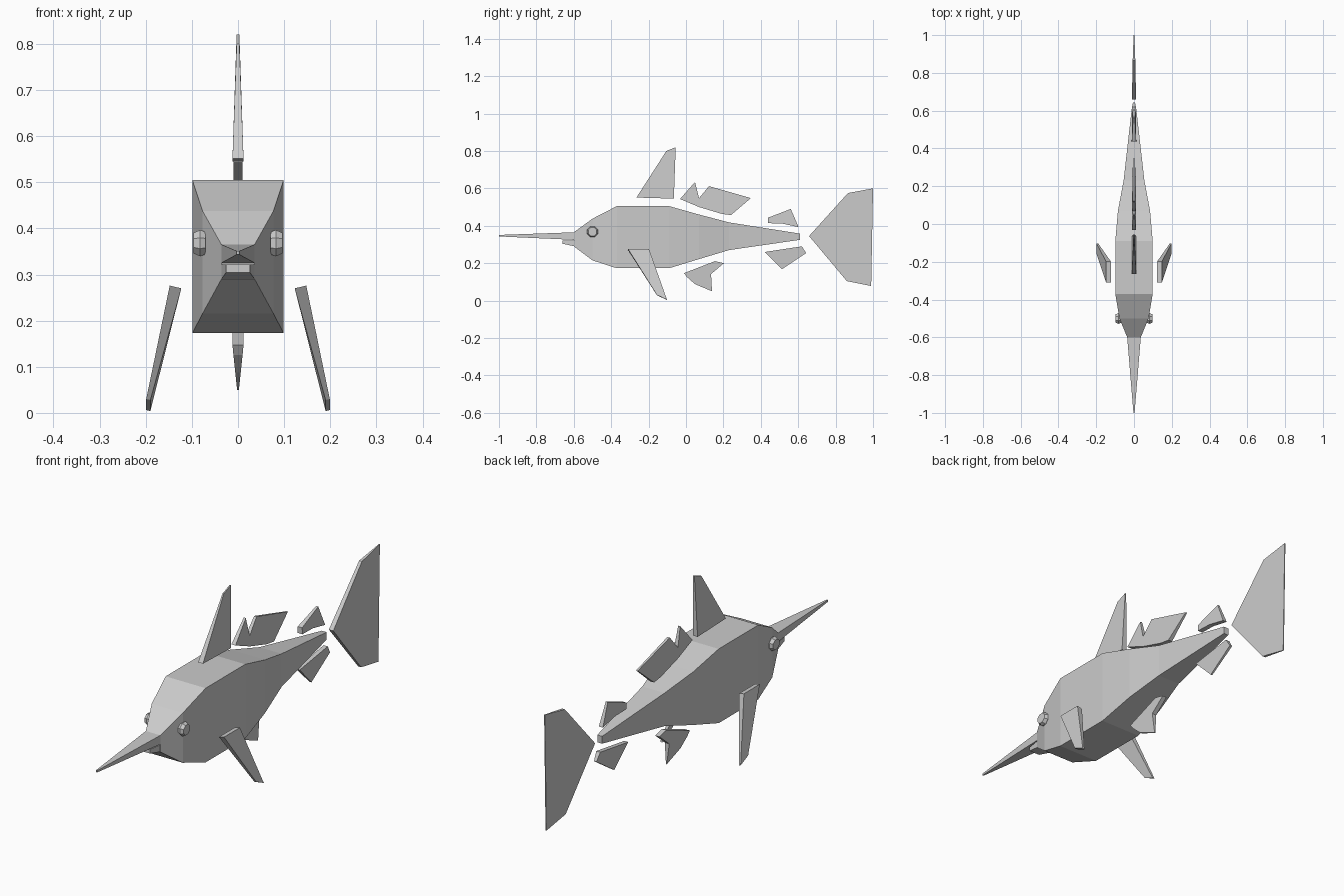
import bpy, bmesh, math
from mathutils import Matrix

if "Cube" in bpy.data.objects:
    bpy.data.objects.remove(bpy.data.objects["Cube"])


def finish(name, bm):
    bmesh.ops.recalc_face_normals(bm, faces=bm.faces)
    me = bpy.data.meshes.new(name)
    bm.to_mesh(me)
    bm.free()
    ob = bpy.data.objects.new(name, me)
    bpy.context.collection.objects.link(ob)
    return ob


def bridge(bm, rings):
    """Skin closed rings of points and cap both ends."""
    rings = [[bm.verts.new(p) for p in r] for r in rings]
    n = len(rings[0])
    for a, b in zip(rings, rings[1:]):
        for i in range(n):
            j = (i + 1) % n
            bm.faces.new((a[i], a[j], b[j], b[i]))
    bm.faces.new(rings[0])
    bm.faces.new(rings[-1])


def loft(name, stations):
    """Rectangular sections: (y, half width, bottom z, top z)."""
    bm = bmesh.new()
    bridge(bm, [[(-w, y, lo), (w, y, lo), (w, y, hi), (-w, y, hi)]
                for y, w, lo, hi in stations])
    return finish(name, bm)


def fin(name, outline):
    """Thin fin from a side outline: (y, z, half thickness)."""
    bm = bmesh.new()
    bridge(bm, [[(s * t, y, z) for y, z, t in outline] for s in (-1, 1)])
    return finish(name, bm)


# Body, beak and lower jaw
loft("body", [(-.60, .036, .29, .365), (-.50, .077, .215, .438),
              (-.37, .099, .173, .505), (-.09, .099, .173, .505),
              (.07, .085, .222, .46), (.23, .055, .27, .418),
              (.61, .012, .325, .358)])
loft("beak", [(-1, .003, .343, .351), (-.60, .036, .325, .365)])
loft("lower_jaw", [(-.66, .026, .304, .322), (-.595, .036, .29, .322)])

# Fins along the centre line
fin("front_dorsal_fin", [(-.265, .551, .012), (-.105, .80, .003),
                         (-.055, .82, .003), (-.065, .545, .012)])
fin("middle_dorsal_fin", [(-.032, .543, .010), (.048, .634, .005), (.07, .548, .009),
                          (.123, .612, .006), (.347, .548, .004), (.24, .457, .010),
                          (.19, .464, .010), (.07, .50, .010)])
fin("rear_dorsal_fin", [(.438, .443, .011), (.56, .49, .005), (.602, .393, .010),
                        (.513, .412, .011), (.438, .414, .012)])
fin("rear_belly_fin", [(.422, .26, .010), (.62, .29, .010),
                       (.642, .254, .006), (.513, .168, .004)])
fin("belly_fin", [(-.01, .147, .012), (.155, .211, .011), (.203, .20, .010),
                  (.134, .142, .011), (.139, .05, .002), (.048, .088, .006),
                  (.005, .126, .010)])
fin("tail_fin", [(.658, .345, .011), (.866, .575, .007), (1, .60, .002),
                 (.99, .078, .002), (.86, .104, .007)])

# Paired side fins and eyes
for side, s in (("left", -1), ("right", 1)):
    bm = bmesh.new()
    inner = [(.123, -.31, .27), (.123, -.198, .27), (.190, -.102, .004), (.190, -.155, .028)]
    outer = [(.148, -.31, .276), (.148, -.198, .276), (.199, -.102, .006), (.199, -.155, .030)]
    bridge(bm, [[(s * x, y, z) for x, y, z in r] for r in (inner, outer)])
    finish(side + "_side_fin", bm)

    bm = bmesh.new()
    ring = [(math.cos(a * math.pi / 4 + math.pi / 8), math.sin(a * math.pi / 4 + math.pi / 8))
            for a in range(8)]
    bridge(bm, [[(s * x, -.50 + r * c, .368 + r * k) for c, k in ring]
                for x, r in ((.070, .026), (.082, .031), (.097, .024))])
    finish(side + "_eye", bm)
